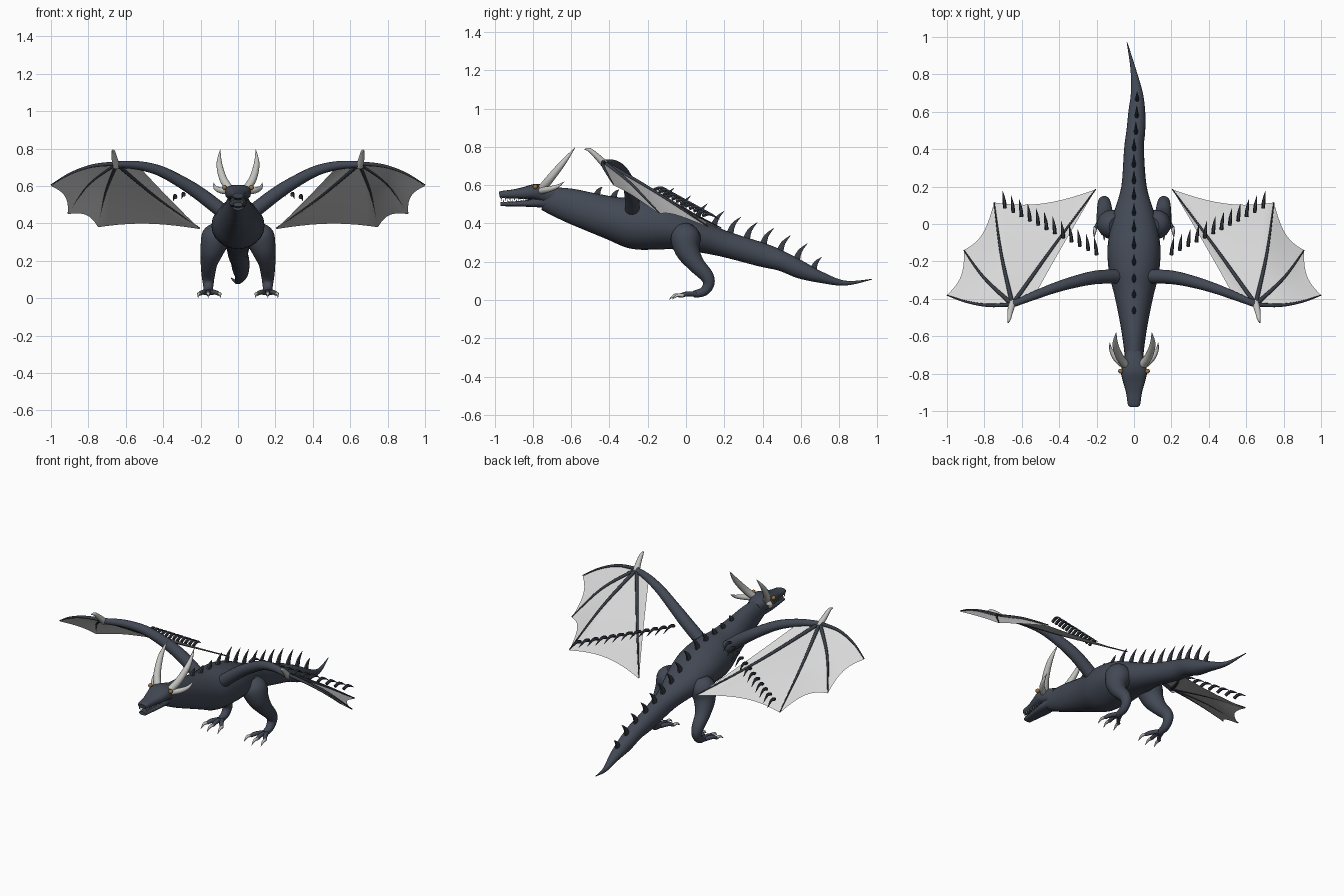
import bpy, bmesh, math
from mathutils import Vector

cube = bpy.data.objects.get("Cube")
if cube:
    bpy.data.objects.remove(cube)

X, Z = Vector((1, 0, 0)), Vector((0, 0, 1))


def material(name, *rgb):
    m = bpy.data.materials.new(name)
    m.use_nodes = True
    m.diffuse_color = (*rgb, 1)
    m.node_tree.nodes["Principled BSDF"].inputs["Base Color"].default_value = (*rgb, 1)
    return m


HIDE = material("slate hide", .055, .066, .09)
DARK = material("dark spine", .04, .047, .06)
SKIN = material("pale wing skin", .68, .68, .68)
HORN = material("grey horn", .55, .55, .53)
TOOTH = material("tooth white", .55, .55, .52)
EYE = material("amber eye", .33, .17, .04)


def smooth_rows(rows, steps=5):
    """Catmull-Rom interpolation of rows of any length."""
    rows = [tuple(r) for r in rows]
    ext = [rows[0]] + rows + [rows[-1]]
    out = []
    for a, b, c, d in zip(ext, ext[1:], ext[2:], ext[3:]):
        for i in range(steps):
            t = i / steps
            out.append([q + .5 * t * (r - p + t * (2*p - 5*q + 4*r - s + t * (3*(q - r) + s - p)))
                        for p, q, r, s in zip(a, b, c, d)])
    return out + [list(rows[-1])]


def tube(bm, rows, sides=12, ref=X, side=1, power=1, steps=5):
    """Loft rings along rows of (x, y, z, radius[, second radius])."""
    rows = smooth_rows(rows, steps)
    pts = [Vector((r[0] * side, r[1], r[2])) for r in rows]
    rings = []
    for i, (p, r) in enumerate(zip(pts, rows)):
        d = (pts[min(i + 1, len(pts) - 1)] - pts[max(i - 1, 0)]).normalized()
        u = (ref - d * d.dot(ref)).normalized()
        v = d.cross(u)
        ring = []
        for k in range(sides):
            a = math.tau * k / sides
            c, s = [math.copysign(abs(w) ** power, w) for w in (math.cos(a), math.sin(a))]
            ring.append(bm.verts.new(p + u * c * max(r[3], .001) + v * s * max(r[-1], .001)))
        rings.append(ring)
    for a, b in zip(rings, rings[1:]):
        for k in range(sides):
            j = (k + 1) % sides
            bm.faces.new((a[k], a[j], b[j], b[k]))
    bm.faces.new(rings[0])
    bm.faces.new(rings[-1])


def finish(name, bm, mat, angle=50):
    bmesh.ops.recalc_face_normals(bm, faces=bm.faces)
    if mat == SKIN and sum(f.normal.z for f in bm.faces) < 0:
        bmesh.ops.reverse_faces(bm, faces=bm.faces)
    me = bpy.data.meshes.new(name)
    bm.to_mesh(me)
    bm.free()
    me.materials.append(mat)
    me.shade_smooth()
    me.set_sharp_from_angle(angle=math.radians(angle))
    ob = bpy.data.objects.new(name, me)
    bpy.context.scene.collection.objects.link(ob)
    return ob


def part(name, mat, rows, **kw):
    bm = bmesh.new()
    tube(bm, rows, **kw)
    return finish(name, bm, mat)


# Body, neck and tail in one loft
body = [(0, -.74, .53, .046, .062), (0, -.62, .498, .06, .087), (0, -.5, .461, .08, .1),
        (0, -.38, .426, .105, .114), (0, -.27, .401, .132, .134), (0, -.15, .388, .142, .126),
        (0, -.05, .368, .132, .106), (0, .06, .335, .108, .085), (0, .2, .293, .068, .068),
        (0, .4, .235, .053, .062), (.01, .5, .203, .05, .052), (.015, .6, .157, .045, .046),
        (.015, .7, .12, .032, .03), (-.005, .83, .088, .014, .013), (-.037, .97, .108, .002, .002)]
part("body", HIDE, body, sides=24)

# Backward-hooked spines along the back
bm = bmesh.new()
profile = smooth_rows(body, 12)
for i in range(14):
    y = -.46 + i * .087
    x, _, z, _, r = min(profile, key=lambda q: abs(q[1] - y))
    z += r
    size = .038 if i < 3 else .06 if i < 4 or i > 12 else .083
    tube(bm, [(x, y - .01, z - .014, .013, .023), (x, y + size * .12, z + size * .5, .009, .013),
              (x, y + size * .6, z + size, .001, .001)], sides=6, steps=3)
finish("back_spines", bm, DARK)

# Head and jaws
part("upper_head", HIDE, [(0, -.69, .542, .045, .045), (0, -.75, .558, .06, .046),
                          (0, -.79, .565, .07, .041), (0, -.84, .559, .06, .033),
                          (0, -.9, .554, .043, .024), (0, -.96, .551, .034, .019),
                          (0, -.975, .549, .027, .015)], sides=16, power=.75)
part("lower_jaw", HIDE, [(0, -.73, .515, .045, .034), (0, -.81, .506, .045, .02),
                         (0, -.9, .502, .034, .013), (0, -.968, .501, .025, .011)],
     sides=16, power=.75)
bm = bmesh.new()
for s in (1, -1):
    for i in range(7):
        y = -.965 + i * .023
        x = .024 + i * .002
        tube(bm, [(x, y, .537, .004), (x, y, .518, .001)], sides=5, side=s, steps=1)
        tube(bm, [(x - .002, y + .011, .508, .004), (x, y + .011, .526, .001)],
             sides=5, side=s, steps=1)
finish("teeth", bm, TOOTH)

# Wing skeleton: the wrist is the hub of all fingers
W = (.65, -.43, .715)
fingers = [[W, (.78, -.435, .702), (.9, -.415, .66), (1, -.38, .6)],
           [W, (.8, -.29, .605), (.91, -.14, .45)],
           [W, (.71, -.16, .56), (.748, .115, .38)],
           [W, (.43, -.12, .53), (.205, .185, .37)]]
arm = [(.09, -.28, .47, .039), (.2, -.285, .555, .037), (.3, -.305, .62, .033),
       (.42, -.34, .682, .028), (.54, -.385, .711, .023), (*W, .017)]
arm_edge = [W, (.59, -.405, .713), (.53, -.38, .705)]


def sample(rows, count):
    fine = smooth_rows(rows, 40)
    return [Vector(fine[round(i * (len(fine) - 1) / count)]) for i in range(count + 1)]


def membrane(bm, a, b, depth, side, n=10):
    """Fan panel between two bones with a scalloped rim."""
    hub = Vector(W)
    grid = []
    for p, q in zip(sample(a, n), sample(b, n)):
        row = []
        for i in range(n + 1):
            t = i / n
            v = hub + (p.lerp(q, t) - hub) * (1 - depth * 4 * t * (1 - t))
            row.append(bm.verts.new((v.x * side, v.y, v.z)))
        grid.append(row)
    for r, s in zip(grid, grid[1:]):
        for i in range(n):
            bm.faces.new((r[i], r[i + 1], s[i + 1], s[i]))


for s, tag in ((1, "left"), (-1, "right")):
    # Wings: the bones ride on top of the skin
    part(tag + "_wing_arm", HIDE, arm, ref=Z, side=s, sides=14)
    bm = bmesh.new()
    for f in fingers:
        last = len(f) - 1
        tube(bm, [(x, y, z + .005, .012 * (1 - .75 * i / last)) for i, (x, y, z) in enumerate(f)],
             sides=8, ref=Z, side=s)
    finish(tag + "_wing_fingers", bm, DARK)
    bm = bmesh.new()
    for a, b, depth in zip(fingers, fingers[1:] + [arm_edge], (.1, .1, .07, .04)):
        membrane(bm, a, b, depth, s)
    bmesh.ops.remove_doubles(bm, verts=bm.verts, dist=.0005)
    finish(tag + "_wing_membrane", bm, SKIN)
    part(tag + "_wing_claw", HORN, [(.65, -.42, .705, .02), (.662, -.47, .755, .015),
                                    (.667, -.505, .784, .01), (.673, -.53, .787, .002)], side=s)

    # Row of swept spines lying just above the wing
    bm = bmesh.new()
    for i in range(12):
        t = i / 11
        x, y, z = .69 - .49 * t, .09 - .25 * t, .45 + .137 * t
        tube(bm, [(x, y - .005, z - .01, .01), (x + .004, y + .035, z - .001, .009),
                  (x + .012, y + .085, z - .03, .001)], sides=6, side=s, steps=3)
    finish(tag + "_wing_spines", bm, DARK)

    # Horns and eyes
    part(tag + "_long_horn", HORN, [(.047, -.75, .585, .022), (.08, -.705, .64, .021),
                                    (.1, -.64, .72, .015), (.095, -.58, .795, .001)], side=s)
    part(tag + "_short_horn", HORN, [(.05, -.76, .57, .018), (.095, -.72, .578, .016),
                                     (.122, -.675, .592, .01), (.13, -.635, .618, .001)], side=s)
    bm = bmesh.new()
    bmesh.ops.create_uvsphere(bm, u_segments=12, v_segments=8, radius=.013)
    bmesh.ops.translate(bm, verts=bm.verts, vec=(.072 * s, -.787, .592))
    finish(tag + "_eye", bm, EYE)

    # Legs, feet and claws
    part(tag + "_leg", HIDE, [(.09, -.01, .375, .05), (.115, -.003, .33, .078),
                              (.137, .008, .26, .065), (.154, .05, .19, .046),
                              (.159, .108, .125, .036), (.159, .118, .08, .029),
                              (.159, .09, .043, .024), (.159, .04, .03, .018)],
         side=s, sides=16)
    toes, claws = bmesh.new(), bmesh.new()
    for dx in (-.057, 0, .047):
        x = .159 + dx
        reach = .015 if dx else 0
        tube(toes, [(.159 + dx * .2, .05, .03, .014), (.159 + dx * .65, .005, .032, .013),
                    (x, -.035 + reach, .022, .01)], side=s, sides=8)
        tube(claws, [(x, -.03 + reach, .023, .01), (x + dx * .1, -.06 + reach, .024, .008),
                     (x + dx * .15, -.088 + reach, .003, .001)], side=s, sides=8)
    finish(tag + "_toes", toes, HIDE)
    finish(tag + "_claws", claws, HORN)
